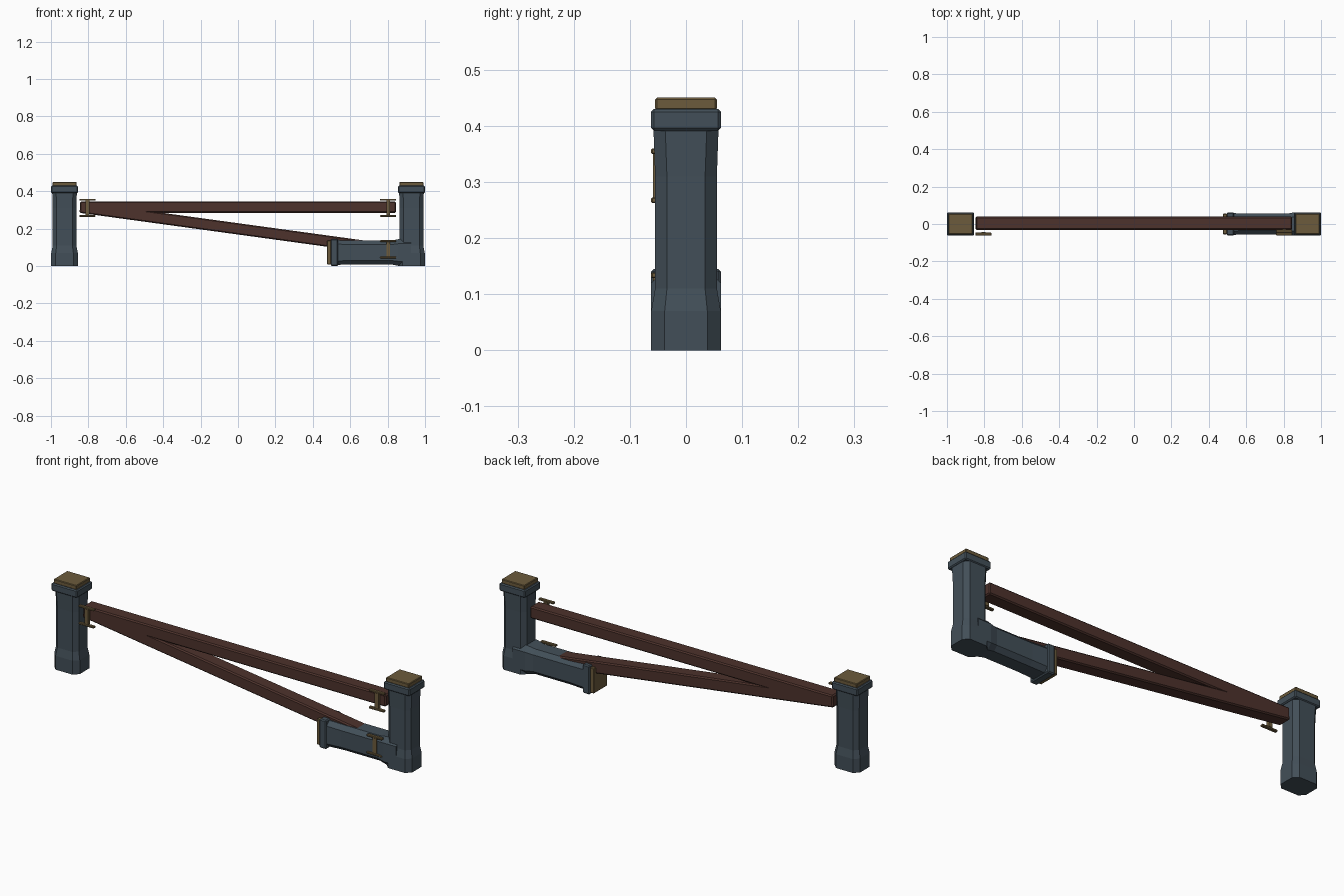
import bpy, bmesh, math
from mathutils import Vector, Matrix

if "Cube" in bpy.data.objects:
    bpy.data.objects.remove(bpy.data.objects["Cube"])


def material(name, rgb):
    m = bpy.data.materials.new(name)
    m.diffuse_color = (*rgb, 1)
    m.use_nodes = True
    m.node_tree.nodes["Principled BSDF"].inputs["Base Color"].default_value = m.diffuse_color
    return m


STONE = material("slate", (0.055, 0.078, 0.098))
WOOD = material("dark_wood", (0.075, 0.032, 0.025))
BRASS = material("aged_brass", (0.15, 0.105, 0.045))


def finish(name, bm, mat, matrix=Matrix()):
    bmesh.ops.recalc_face_normals(bm, faces=bm.faces)
    mesh = bpy.data.meshes.new(name)
    bm.to_mesh(mesh)
    bm.free()
    mesh.materials.append(mat)
    ob = bpy.data.objects.new(name, mesh)
    ob.matrix_world = matrix
    bpy.context.collection.objects.link(ob)
    return ob


def add_box(bm, centre, size, bevel=0.0):
    r = bmesh.ops.create_cube(bm, size=1)
    for v in r["verts"]:
        v.co = Vector(a * b for a, b in zip(v.co, size)) + Vector(centre)
    if bevel:
        edges = list({e for v in r["verts"] for e in v.link_edges})
        bmesh.ops.bevel(bm, geom=edges, offset=bevel, segments=1, affect='EDGES')


def octagon(hx, hy, c):
    q = [(hx, hy - c), (hx - c, hy)]
    p = q + [(-x, y) for x, y in reversed(q)]
    return p + [(-x, -y) for x, y in p]


def post(name, matrix):
    # chamfered shaft with flared foot
    bm = bmesh.new()
    rings = []
    for z, hx, hy, c in [(0, .071, .062, .024), (.07, .071, .062, .024),
                         (.11, .063, .055, .021), (.31, .063, .055, .021),
                         (.395, .066, .058, .021)]:
        rings.append([bm.verts.new((x, y, z)) for x, y in octagon(hx, hy, c)])
    for a, b in zip(rings, rings[1:]):
        for i in range(8):
            j = (i + 1) % 8
            bm.faces.new((a[i], a[j], b[j], b[i]))
    bm.faces.new(rings[0])
    bm.faces.new(rings[-1])
    finish(name + "_shaft", bm, STONE, matrix)
    # square collar
    bm = bmesh.new()
    add_box(bm, (0, 0, .4105), (.145, .124, .039), .005)
    finish(name + "_collar", bm, STONE, matrix)
    # metal cap
    bm = bmesh.new()
    add_box(bm, (0, 0, .439), (.128, .11, .022), .003)
    finish(name + "_cap", bm, BRASS, matrix)


def rail(name, x, z, angle=0.0):
    bm = bmesh.new()
    add_box(bm, (0, 0, 0), (1.69, .07, .06), .006)
    finish(name, bm, WOOD, Matrix.Translation((x, .004, z)) @ Matrix.Rotation(angle, 4, 'Y'))


def bracket(name, x, y, z):
    # I-shaped strap: two flanges and a web
    bm = bmesh.new()
    for s in (-1, 1):
        add_box(bm, (0, 0, s * .0435), (.085, .016, .01), .002)
    add_box(bm, (0, .003, 0), (.02, .016, .082))
    finish(name, bm, BRASS, Matrix.Translation((x, y, z)))


# two standing posts and a fallen one
post("left_post", Matrix.Translation((-.9275, 0, 0)))
post("right_post", Matrix.Translation((.9275, 0, 0)))
post("fallen_post", Matrix.Translation((.926, 0, .0725)) @ Matrix.Rotation(-math.pi / 2, 4, 'Y'))

# level rail and sagging rail
rail("upper_rail", 0, .315)
rail("sagging_rail", -.007, .2, math.radians(7.8))

# brackets
bracket("left_bracket", -.805, -.054, .311)
bracket("right_bracket", .803, -.038, .311)
bracket("fallen_bracket", .803, -.054, .09)
